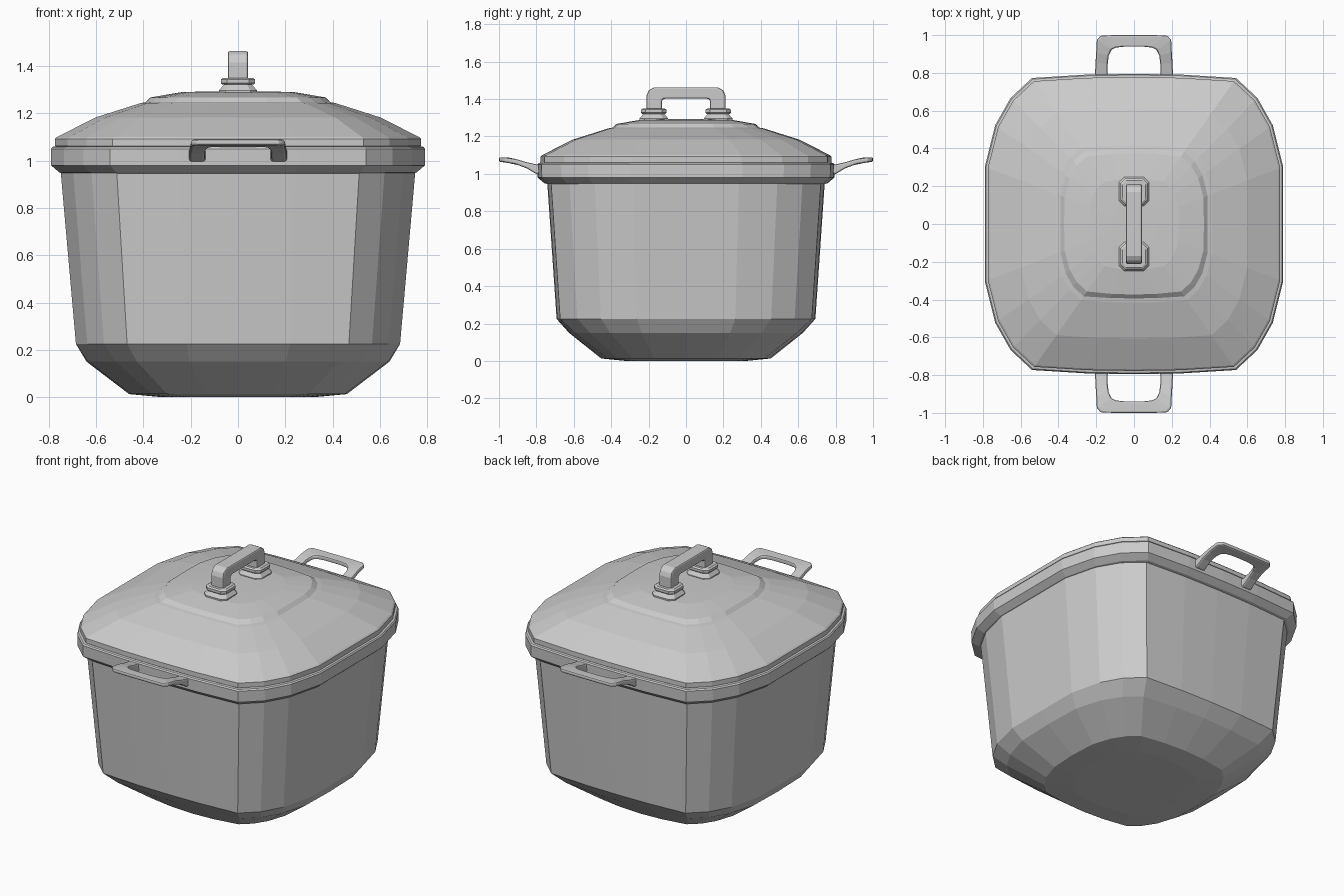
import bpy, bmesh, math
from mathutils import Vector

if "Cube" in bpy.data.objects:
    bpy.data.objects.remove(bpy.data.objects["Cube"])

# Rounded-square outline, one quadrant, normalised to half-width 1
QUAD = [(1, 0), (1, .385), (.93, .665), (.827, .848), (.684, .982), (.32, 1.005), (0, 1.01)]


def outline():
    right = QUAD + [(-x, y) for x, y in QUAD[-2::-1]]
    return right + [(x, -y) for x, y in right[-2:0:-1]]


def loft(name, rings, bevel=0.0, segs=2):
    """Bridge equal-length closed rings, cap both ends."""
    bm = bmesh.new()
    vs = [[bm.verts.new(p) for p in ring] for ring in rings]
    n = len(vs[0])
    for a, b in zip(vs, vs[1:]):
        for i in range(n):
            j = (i + 1) % n
            bm.faces.new((a[i], a[j], b[j], b[i]))
    bm.faces.new(vs[0])
    bm.faces.new(vs[-1])
    bmesh.ops.recalc_face_normals(bm, faces=bm.faces)
    me = bpy.data.meshes.new(name)
    bm.to_mesh(me)
    bm.free()
    ob = bpy.data.objects.new(name, me)
    bpy.context.collection.objects.link(ob)
    if bevel:
        m = ob.modifiers.new("bevel", 'BEVEL')
        m.width, m.segments = bevel, segs
        m.limit_method, m.angle_limit = 'ANGLE', math.radians(40)
    return ob


def shell(name, profile):
    """Profile of (half x, half y, z, roundness) swept round the outline."""
    rings = []
    for hx, hy, z, rnd in profile:
        ring = []
        for x, y in outline():
            k = 1 + rnd * (1 / math.hypot(x, y) - 1)
            ring.append((x * k * hx, y * k * hy, z))
        rings.append(ring)
    return loft(name, rings)


# Pot body
shell("pot_body", [(.32, .32, 0, .4), (.46, .45, .013, .3), (.64, .62, .15, .15),
                   (.685, .685, .225, 0), (.75, .735, .96, 0)])
# Rim band
shell("pot_rim", [(.74, .73, .945, 0), (.755, .75, .95, 0), (.79, .785, .98, 0),
                  (.79, .787, 1.05, 0), (.784, .781, 1.058, 0), (.76, .76, 1.062, 0)])
# Domed lid with raised centre
shell("lid", [(.762, .76, 1.055, 0), (.774, .77, 1.062, 0), (.774, .77, 1.092, 0),
              (.765, .762, 1.10, 0), (.60, .60, 1.183, 0), (.412, .412, 1.243, 0),
              (.39, .39, 1.247, 0), (.37, .37, 1.267, .1), (.24, .24, 1.289, .3),
              (.12, .12, 1.293, .5)])

# Lid handle: squared arch along y
arch = [((.212, 1.335), (.128, 1.335)), ((.212, 1.415), (.128, 1.39)),
        ((.20, 1.447), (.12, 1.40)), ((.17, 1.463), (.108, 1.403))]
arch += [((-o[0], o[1]), (-i[0], i[1])) for o, i in reversed(arch)]
loft("lid_handle", [[(-.043, *o), (.043, *o), (.043, *i), (-.043, *i)] for o, i in arch], .01)


def octagon(hx, hy, yc, z, cut=.35):
    c = 1 - cut
    pts = [(1, c), (c, 1), (-c, 1), (-1, c), (-1, -c), (-c, -1), (c, -1), (1, -c)]
    return [(x * hx, yc + y * hy, z) for x, y in pts]


# Handle feet: collar, neck and base plate
for side, s in (("front", -1), ("back", 1)):
    y = s * .172
    loft("lid_handle_collar_" + side, [octagon(.066, .062, y, 1.321), octagon(.072, .068, y, 1.327),
                                       octagon(.072, .068, y, 1.343), octagon(.062, .058, y, 1.35)])
    loft("lid_handle_foot_" + side, [octagon(.08, .076, y, 1.275), octagon(.08, .076, y, 1.297),
                                     octagon(.068, .064, y, 1.311), octagon(.056, .052, y, 1.325)])


# Side handles: U-shaped loops rising outwards
def lift(y):
    table = [(.74, 1.015, .062), (.80, 1.025, .052), (.84, 1.042, .034),
             (.90, 1.063, .028), (.95, 1.075, .028), (1.0, 1.077, .024)]
    for (a, z0, t0), (b, z1, t1) in zip(table, table[1:]):
        if y <= b + 1e-6:
            k = (y - a) / (b - a)
            return z0 + k * (z1 - z0), t0 + k * (t1 - t0)


half = [((.208, .755), (.125, .755)), ((.206, .80), (.14, .80)), ((.204, .85), (.139, .85)),
        ((.20, .91), (.134, .89)), ((.197, .975), (.12, .922)), ((.175, .998), (.095, .934)),
        ((.09, 1.0), (.05, .939))]
loop = half + [((-o[0], o[1]), (-i[0], i[1])) for o, i in reversed(half)]
for side, s in (("front", -1), ("back", 1)):
    rings = []
    for (ox, oy), (ix, iy) in loop:
        zo, to = lift(oy)
        zi, ti = lift(iy)
        rings.append([(ox, s * oy, zo + to / 2), (ix, s * iy, zi + ti / 2),
                      (ix, s * iy, zi - ti / 2), (ox, s * oy, zo - to / 2)])
    loft("side_handle_" + side, rings, .009)
